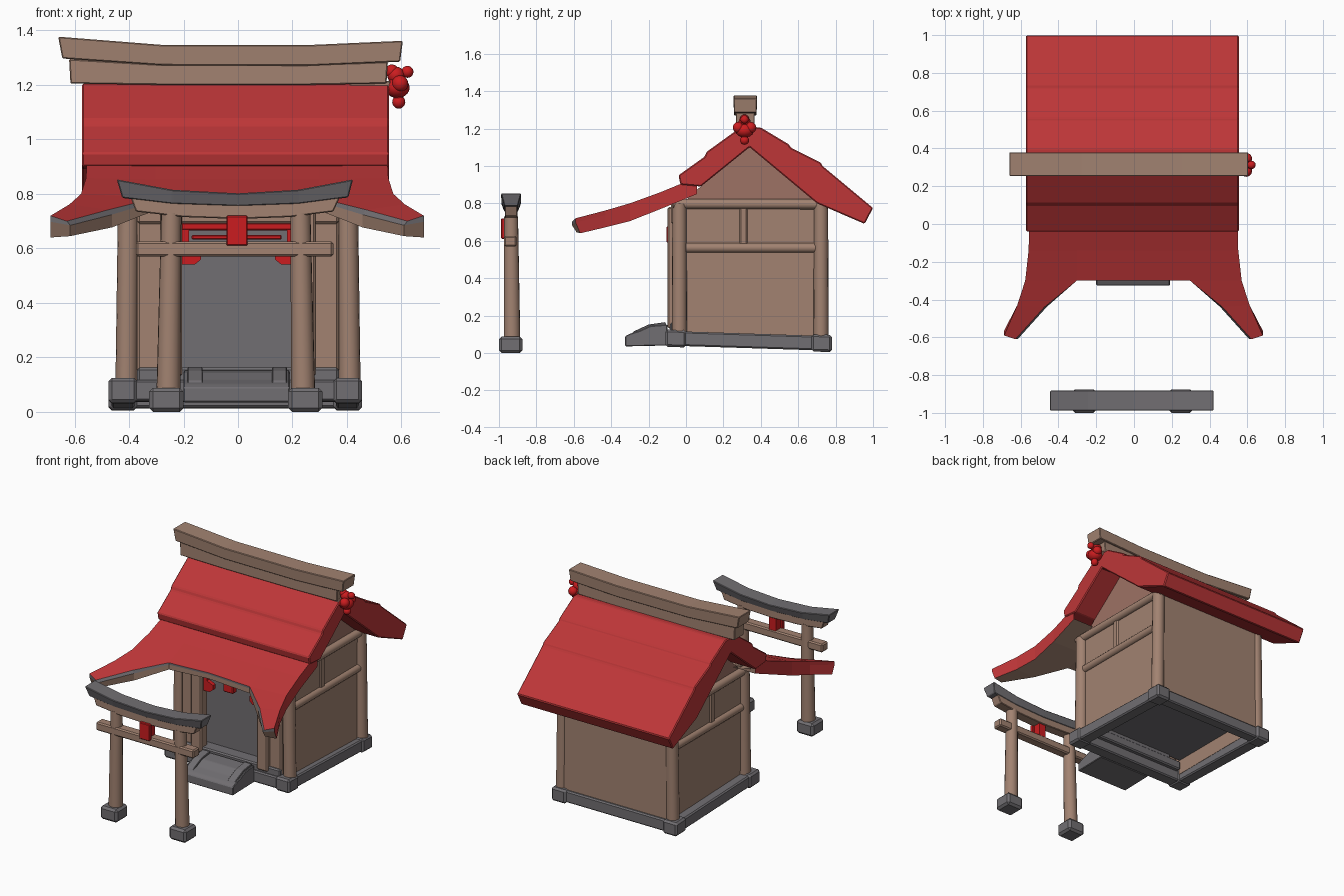
import bpy, bmesh, math
from mathutils import Vector


def mat(name, r, g, b):
    m = bpy.data.materials.new(name)
    m.diffuse_color = (r, g, b, 1)
    return m


RED = mat("roof red", 0.51, 0.037, 0.039)
BRIGHT = mat("bright red", 0.60, 0.012, 0.014)
WOOD = mat("tan wood", 0.36, 0.225, 0.165)
GABLE = mat("rosy wood", 0.34, 0.17, 0.13)
STONE = mat("grey stone", 0.165, 0.157, 0.168)


def mesh(name, verts, faces, mats, bevel=0.0, indices=None):
    me = bpy.data.meshes.new(name)
    me.from_pydata([tuple(v) for v in verts], [], faces)
    for m in mats:
        me.materials.append(m)
    if indices:
        me.polygons.foreach_set("material_index", indices)
    bm = bmesh.new()
    bm.from_mesh(me)
    bmesh.ops.recalc_face_normals(bm, faces=bm.faces)
    if bevel:
        bmesh.ops.bevel(bm, geom=bm.edges[:], offset=bevel, segments=1, affect='EDGES')
    bm.to_mesh(me)
    bm.free()
    ob = bpy.data.objects.new(name, me)
    bpy.context.collection.objects.link(ob)
    return ob


def box(name, x, y, z, m, bevel=0.008, shear=0.0):
    v = [(a, b, c - shear * (b + 0.11)) for a in x for b in y for c in z]
    f = [(0, 1, 3, 2), (4, 6, 7, 5), (0, 4, 5, 1), (2, 3, 7, 6), (0, 2, 6, 4), (1, 5, 7, 3)]
    return mesh(name, v, f, [m], bevel)


def extrude_x(name, prof, x0, x1, m, bevel=0.0):
    n = len(prof)
    v = [(x, p[0], p[1]) for x in (x0, x1) for p in prof]
    f = [tuple(range(n)), tuple(range(2 * n - 1, n - 1, -1))]
    f += [(i, (i + 1) % n, n + (i + 1) % n, n + i) for i in range(n)]
    return mesh(name, v, f, [m], bevel)


def smooth(ob):
    bpy.ops.object.select_all(action='DESELECT')
    ob.select_set(True)
    bpy.context.view_layer.objects.active = ob
    bpy.ops.object.shade_smooth_by_angle(angle=math.radians(35))


def rod(name, a, b, r0, r1, m, n=16):
    a, b = Vector(a), Vector(b)
    q = (b - a).to_track_quat('Z', 'Y')
    v = [p + q @ Vector((r * math.cos(2 * math.pi * i / n), r * math.sin(2 * math.pi * i / n), 0))
         for p, r in ((a, r0), (b, r1)) for i in range(n)]
    f = [tuple(range(n - 1, -1, -1)), tuple(range(n, 2 * n))]
    f += [(i, (i + 1) % n, n + (i + 1) % n, n + i) for i in range(n)]
    smooth(mesh(name, v, f, [m]))


def ball(name, c, r, scale=(1, 1, 1)):
    bpy.ops.mesh.primitive_uv_sphere_add(segments=16, ring_count=10, radius=r, location=c, scale=scale)
    ob = bpy.context.object
    ob.name = name
    ob.data.materials.append(BRIGHT)
    smooth(ob)


def curved_beam(name, pts, yc, hb, ht, m):
    # pts: (x bottom, z bottom, x top, z top); hb / ht: half depth at bottom / top
    v, f = [], []
    for xb, zb, xt, zt in pts:
        v += [(xb, yc - hb, zb), (xb, yc + hb, zb), (xt, yc + ht, zt), (xt, yc - ht, zt)]
    for i in range(len(pts) - 1):
        f += [(4 * i + k, 4 * i + (k + 1) % 4, 4 * i + 4 + (k + 1) % 4, 4 * i + 4 + k) for k in range(4)]
    e = 4 * len(pts)
    f += [(0, 1, 2, 3), (e - 1, e - 2, e - 3, e - 4)]
    mesh(name, v, f, [m], 0.004)


# Stone foundation frame, sloping down to the back
K = 0.032
for s, n in ((-1, "left"), (1, "right")):
    def sx(a, b):
        return tuple(sorted((s * a - 0.01, s * b - 0.01)))
    box(n + "_foundation", sx(0.37, 0.455), (-0.08, 0.75), (0.04, 0.118), STONE, shear=K)
    for y, e in (((-0.11, 0.0), "front"), ((0.67, 0.78), "back")):
        box(f"{n}_{e}_corner_stone", sx(0.36, 0.465), y, (0.033, 0.125), STONE, 0.012, K)
box("front_foundation", (-0.42, 0.40), (-0.10, -0.01), (0.04, 0.118), STONE, shear=K)
box("back_foundation", (-0.42, 0.40), (0.685, 0.765), (0.04, 0.118), STONE, shear=K)
box("threshold", (-0.37, 0.37), (-0.085, 0.02), (0.10, 0.162), STONE)
box("floor", (-0.385, 0.385), (0.0, 0.72), (0.18, 0.19), STONE, 0)

# Entrance step with raised cheeks
extrude_x("entrance_step", [(-0.325, 0.035), (-0.325, 0.09), (-0.30, 0.103), (-0.25, 0.118), (-0.19, 0.145),
                            (-0.10, 0.152), (-0.10, 0.04)], -0.20, 0.19, STONE, 0.004)
for x in (-0.185, 0.125):
    extrude_x("step_cheek", [(-0.30, 0.09), (-0.28, 0.115), (-0.20, 0.152), (-0.11, 0.165), (-0.09, 0.09)],
              x, x + 0.055, STONE, 0.003)

# Walls, posts and rails
for s, n in ((-1, "left"), (1, "right")):
    def sx(a, b):
        return tuple(sorted((s * a, s * b)))
    box(n + "_wall", sx(0.378, 0.405), (-0.02, 0.73), (0.08, 0.81), WOOD, 0)
    box(n + "_front_wall", sx(0.27, 0.37), (-0.07, -0.02), (0.12, 0.80), WOOD)
    box(n + "_door_post", sx(0.205, 0.285), (-0.098, -0.03), (0.13, 0.78), WOOD)
    for y, e in ((-0.035, "front"), (0.722, "back")):
        rod(f"{n}_{e}_post", (s * 0.41, y, 0.09), (s * 0.402, y, 0.80), 0.04, 0.038, WOOD)
    rod(n + "_top_rail", (s * 0.405, -0.07, 0.797), (s * 0.405, 0.76, 0.795), 0.027, 0.027, WOOD, 12)
    rod(n + "_middle_rail", (s * 0.403, 0.0, 0.562), (s * 0.403, 0.70, 0.562), 0.026, 0.026, WOOD, 12)
    box(n + "_upper_divider", sx(0.39, 0.415), (0.285, 0.33), (0.57, 0.79), WOOD)
    extrude_x(n + "_gable", [(-0.02, 0.80), (0.73, 0.79), (0.34, 1.13)], s * 0.36, s * 0.395, GABLE)
box("back_wall", (-0.40, 0.40), (0.715, 0.748), (0.08, 0.83), WOOD, 0)
box("door_lintel", (-0.37, 0.37), (-0.08, -0.02), (0.69, 0.82), WOOD)
box("door_panel", (-0.28, 0.28), (0.0, 0.015), (0.15, 0.72), STONE, 0)

# Red valance over the door, set back behind the posts, with a small hanging plate
box("valance_bar", (-0.21, 0.20), (-0.075, -0.045), (0.665, 0.695), BRIGHT, 0.006)
box("valance_lower_bar", (-0.17, 0.16), (-0.07, -0.045), (0.632, 0.65), BRIGHT, 0.004)
box("valance_plate", (-0.04, 0.035), (-0.103, -0.06), (0.587, 0.68), BRIGHT, 0.006)
for s in (-1, 1):
    prof = [(0.22, 0.68), (0.22, 0.54), (0.16, 0.54), (0.135, 0.56), (0.135, 0.59), (0.18, 0.61), (0.18, 0.68)]
    v = [(s * x, y, z) for y in (-0.073, -0.045) for x, z in prof]
    f = [tuple(range(7)), tuple(range(13, 6, -1))] + [(i, (i + 1) % 7, 7 + (i + 1) % 7, 7 + i) for i in range(7)]
    mesh("valance_corner", v, f, [BRIGHT])

# Main stepped roof
extrude_x("main_roof", [(1.0, 0.775), (0.73, 1.0), (0.72, 1.018), (0.56, 1.098), (0.55, 1.115), (0.40, 1.205),
                        (0.29, 1.205), (0.11, 1.075), (0.10, 1.05), (-0.04, 0.95), (-0.03, 0.90), (0.08, 0.89),
                        (0.34, 1.10), (0.70, 0.80), (0.955, 0.69)], -0.573, 0.555, RED, 0.006)

# Front roof sheet with two flared corners: x, y, top z, thickness for the right half
grid = [(0.0, 0.06, 0.94, 0.09), (0.30, 0.06, 0.94, 0.09), (0.55, 0.06, 0.94, 0.09),
        (0.0, -0.14, 0.853, 0.07), (0.30, -0.14, 0.853, 0.08), (0.555, -0.14, 0.858, 0.09),
        (0.0, -0.30, 0.797, 0.04), (0.30, -0.30, 0.785, 0.045), (0.573, -0.30, 0.80, 0.095),
        (0.472, -0.44, 0.742, 0.065), (0.615, -0.43, 0.762, 0.09),
        (0.625, -0.61, 0.70, 0.055), (0.685, -0.59, 0.72, 0.08)]
cells = [(0, 1, 4, 3), (1, 2, 5, 4), (3, 4, 7, 6), (4, 5, 8, 7), (7, 8, 10, 9), (9, 10, 12, 11)]
front_edge = [6, 7, 9, 11, 12]
outer_edge = [2, 5, 8, 10, 12]
N = len(grid)
for s, n in ((-1, "left"), (1, "right")):
    v = []
    for k in (0, 0.28, 1):
        for i, (x, y, z, t) in enumerate(grid):
            # the grey rim leans inward, the tip is cut back below
            dx = -0.012 if i in (9, 11) and k else 0
            dy = 0.025 if i > 10 and k == 1 else 0
            v.append((s * (x + dx) - 0.003, y + dy, z - t * k))
    f, mi = [], []
    for c in cells:
        f += [c, tuple(i + 2 * N for i in reversed(c))]
        mi += [0, 1]
    for chain, cols in ((front_edge, (2, 1)), (outer_edge, (0, 0))):
        for a, b in zip(chain, chain[1:]):
            for k in (0, 1):
                f.append((a + k * N, b + k * N, b + (k + 1) * N, a + (k + 1) * N))
                mi.append(cols[k])
    mesh(n + "_front_roof", v, f, [RED, WOOD, STONE], 0, mi)

# Ridge beams
curved_beam("ridge_beam", [(-0.645, 1.297, -0.66, 1.377), (-0.28, 1.272, -0.28, 1.347),
                           (0.25, 1.27, 0.25, 1.346), (0.595, 1.285, 0.605, 1.362)], 0.317, 0.06, 0.063, WOOD)
curved_beam("ridge_base", [(-0.615, 1.205, -0.62, 1.295), (-0.28, 1.20, -0.28, 1.275),
                           (0.25, 1.20, 0.25, 1.275), (0.545, 1.205, 0.55, 1.285)], 0.317, 0.05, 0.05, WOOD)
box("ridge_end_block", (0.41, 0.56), (0.28, 0.36), (1.185, 1.215), WOOD, 0.004)

# Rounded red ornament on the gable end
ball("ornament_body", (0.585, 0.313, 1.19), 0.045, (1, 1.1, 0.85))
ball("ornament_top", (0.58, 0.313, 1.235), 0.032)
for c, r in (((0.622, 0.313, 1.248), 0.022), ((0.565, 0.313, 1.25), 0.025), ((0.59, 0.313, 1.137), 0.024),
             ((0.595, 0.28, 1.205), 0.03), ((0.595, 0.346, 1.205), 0.03)):
    ball("ornament_lobe", c, r)
rod("ornament_neck", (0.588, 0.313, 1.18), (0.59, 0.313, 1.13), 0.02, 0.016, BRIGHT)

# Entrance gate
YG = -0.935
for s, n in ((-1, "left"), (1, "right")):
    x = s * 0.255 - 0.008
    box(n + "_gate_foot", (x - 0.063, x + 0.063), (-1.0, -0.875), (0, 0.088), STONE, 0.014)
    x = s * 0.247 - 0.008
    rod(n + "_gate_leg", (x, -0.93, 0.08), (x - s * 0.01, YG, 0.73), 0.044, 0.037, WOOD)
box("gate_lower_beam", (-0.375, 0.35), (-0.972, -0.905), (0.57, 0.626), WOOD)
curved_beam("gate_upper_beam", [(-0.375, 0.735, -0.395, 0.79), (-0.2, 0.715, -0.2, 0.77), (0, 0.708, 0, 0.762),
                                (0.19, 0.715, 0.19, 0.77), (0.35, 0.735, 0.375, 0.79)], YG, 0.034, 0.034, WOOD)
curved_beam("gate_cap", [(-0.425, 0.785, -0.445, 0.853), (-0.24, 0.763, -0.24, 0.815), (0, 0.755, 0, 0.802),
                         (0.22, 0.763, 0.22, 0.815), (0.405, 0.787, 0.422, 0.853)], YG, 0.036, 0.054, STONE)
box("gate_plaque", (-0.043, 0.035), (-0.988, -0.96), (0.61, 0.72), BRIGHT, 0.004)
box("gate_plaque_strut", (-0.03, 0.022), (-0.965, -0.91), (0.62, 0.72), BRIGHT, 0)
